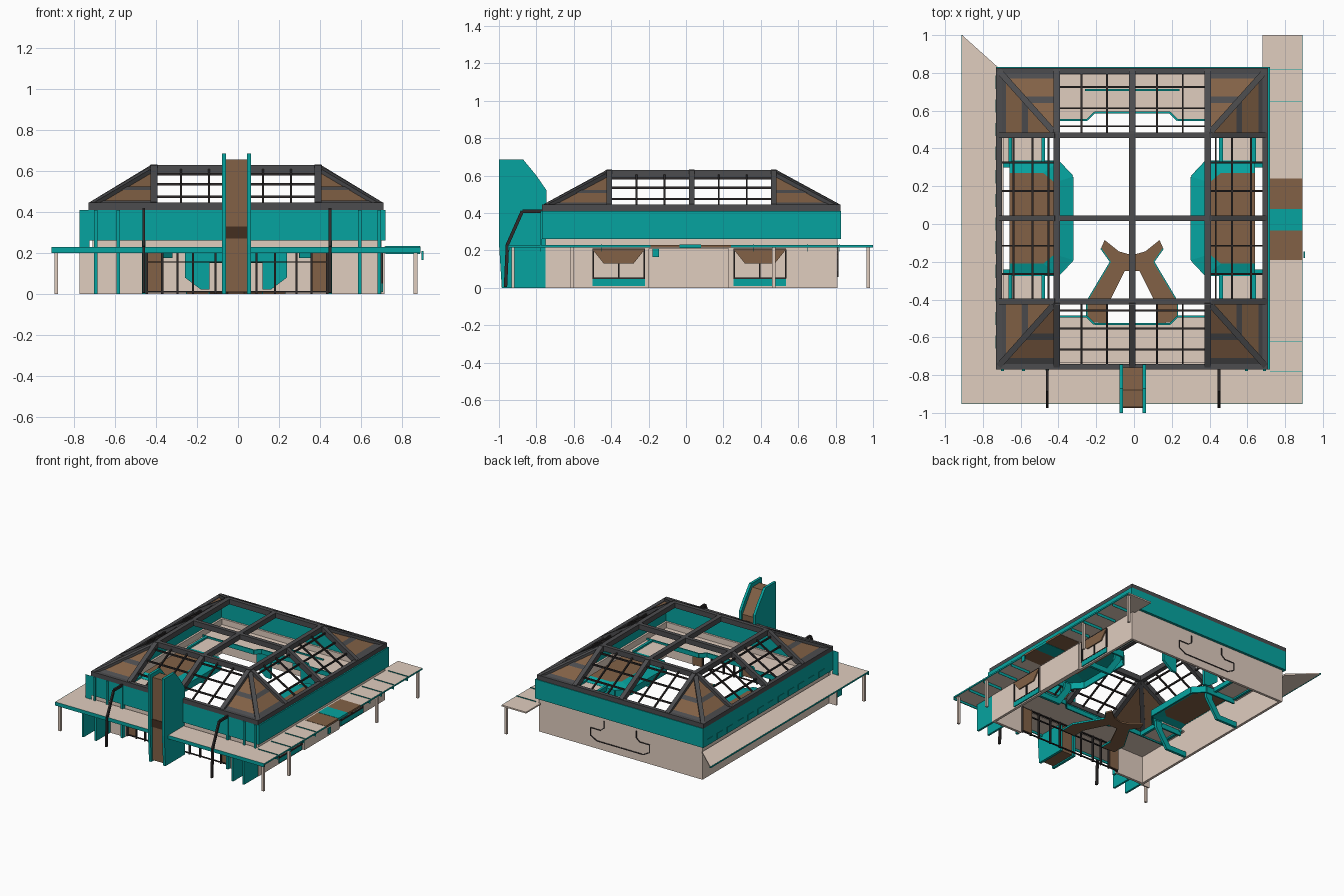
import bpy, bmesh, math
from mathutils import Vector, Matrix

if "Cube" in bpy.data.objects:
    bpy.data.objects.remove(bpy.data.objects["Cube"])

def mat(name, c):
    m = bpy.data.materials.new(name)
    m.diffuse_color = (*[(v / 255 / 12.92 if v < 11 else ((v / 255 + .055) / 1.055) ** 2.4) for v in c], 1)
    m.use_nodes = True
    m.node_tree.nodes["Principled BSDF"].inputs["Base Color"].default_value = m.diffuse_color
    return m
TEAL = mat("teal", (6, 164, 160))
TAN = mat("tan", (224, 205, 191))
BROWN = mat("brown", (130, 97, 70))
DKBROWN = mat("dark_brown", (68, 47, 32))
GRAY = mat("dark_gray", (76, 76, 78))
BLACK = mat("mullion_black", (46, 42, 42))

def finish(name, bm, m):
    bmesh.ops.recalc_face_normals(bm, faces=bm.faces)
    me = bpy.data.meshes.new(name)
    bm.to_mesh(me)
    bm.free()
    me.materials.append(m)
    ob = bpy.data.objects.new(name, me)
    bpy.context.collection.objects.link(ob)
    return ob

def prism(name, pts, axis, a, b, m):
    """Extrude a 2D outline along an axis: x -> (y,z), y -> (x,z), z -> (x,y)."""
    f = {'x': lambda p, t: (t, p[0], p[1]), 'y': lambda p, t: (p[0], t, p[1]),
         'z': lambda p, t: (p[0], p[1], t)}[axis]
    bm = bmesh.new()
    lo = [bm.verts.new(f(p, a)) for p in pts]
    hi = [bm.verts.new(f(p, b)) for p in pts]
    bm.faces.new(lo)
    bm.faces.new(hi)
    for i in range(len(pts)):
        j = (i + 1) % len(pts)
        bm.faces.new((lo[i], lo[j], hi[j], hi[i]))
    return finish(name, bm, m)

def box(name, x0, x1, y0, y1, z0, z1, m):
    return prism(name, [(x0, y0), (x1, y0), (x1, y1), (x0, y1)], 'z', z0, z1, m)

def beam(name, p, q, w, h, m):
    p, q = Vector(p), Vector(q)
    d = q - p
    bm = bmesh.new()
    bmesh.ops.create_cube(bm, size=1)
    rot = d.to_track_quat('Y', 'Z').to_matrix().to_4x4()
    bm.transform(Matrix.Translation((p + q) / 2) @ rot @ Matrix.Diagonal((w, d.length, h, 1)))
    return finish(name, bm, m)

def plate(name, pts, m, off=(0, 0, 0)):
    bm = bmesh.new()
    bm.faces.new([bm.verts.new(Vector(p) + Vector(off)) for p in pts])
    return finish(name, bm, m)

def ring(name, x0, x1, y0, y1, z0, z1, t, m):
    box(name + "_front", x0, x1, y0, y0 + t, z0, z1, m)
    box(name + "_back", x0, x1, y1 - t, y1, z0, z1, m)
    box(name + "_left", x0, x0 + t, y0 + t, y1 - t, z0, z1, m)
    box(name + "_right", x1 - t, x1, y0 + t, y1 - t, z0, z1, m)

CX, CY = -0.01, 0.03

# Walls: front is split by the wide entrance
box("left_wall", -.71, -.69, -.75, .81, 0, .27, TAN)
box("right_wall", .68, .70, -.75, .81, 0, .27, TAN)
box("back_wall", -.71, .70, .79, .81, 0, .27, TAN)
box("front_wall_left", -.71, -.45, -.75, -.73, 0, .27, TAN)
box("front_wall_right", .44, .70, -.75, -.73, 0, .27, TAN)
box("front_header", -.45, .44, -.75, -.73, .21, .27, TAN)
ring("fascia", -.73, .72, -.77, .83, .26, .41, .025, TEAL)
for i in range(12):
    y = -.66 + i * .125
    box("fascia_slot", -.733, -.73, y, y + .07, .27, .31, TEAL)

# Entrance glazing frames and brown side panels
box("entrance_panel_left", -.45, -.37, -.72, -.71, .01, .20, BROWN)
box("entrance_panel_right", .36, .44, -.72, -.71, .01, .20, BROWN)
for x in (-.445, -.37, -.295, -.22, -.11, .09, .18, .285, .36, .435):
    box("entrance_mullion", x - .005, x + .005, -.73, -.715, 0, .21, BLACK)
for z in (.01, .155, .205):
    box("entrance_rail", -.45, .44, -.73, -.718, z - .003, z + .003, BLACK)

# Right wall windows: teal sill, frame and hanging brown trapezoid
for c in (-.36, .395):
    box("window_sill", .70, .708, c - .14, c + .14, .01, .05, TEAL)
    prism("window_hood", [(c - .14, .205), (c + .14, .205), (c + .08, .13), (c - .08, .13)], 'x', .70, .709, BROWN)
    for y, z0, z1 in ((c - .137, .05, .205), (c + .137, .05, .205), (c, .05, .13)):
        box("window_post", .70, .709, y - .004, y + .004, z0, z1, BLACK)
    for z in (.05, .205):
        box("window_rail", .70, .709, c - .14, c + .14, z - .004, z + .004, BLACK)
box("right_bay_panel", .70, .715, -.2, .23, 0, .21, TAN)

# Back wall door outline, mirrored
line = [(0, .06), (.2, .06), (.255, .09), (.255, .15), (.17, .15), (.14, .175), (.14, .23)]
for s in (-1, 1):
    for a, b in zip(line, line[1:]):
        beam("back_outline", (s * a[0], .811, a[1]), (s * b[0], .811, b[1]), .007, .007, BLACK)

# Canopy: U-shaped slab with teal edging, posts and ribs
prism("canopy_left", [(-.91, -.95), (-.72, -.95), (-.72, .83), (-.91, 1)], 'z', .217, .228, TAN)
box("canopy_front", -.72, .72, -.95, -.76, .217, .228, TAN)
box("canopy_right", .70, .89, -.95, 1, .217, .228, TAN)
box("canopy_back_right", .68, .70, .82, 1, .217, .228, TAN)
box("canopy_edge_front", -.912, .892, -.952, -.945, .20, .2275, TEAL)
for y0, y1 in ((-.95, -.19), (.24, 1)):
    box("canopy_edge_right", .885, .892, y0, y1, .216, .2275, TEAL)
box("canopy_edge_left", -.912, -.905, -.95, 1, .216, .2275, TEAL)
box("canopy_brown_section", .715, .891, -.19, .24, .215, .230, BROWN)
box("canopy_teal_stripe", .715, .892, -.035, .08, .213, .232, TEAL)
box("hanging_bracket", .897, .905, -.18, -.145, .165, .21, TEAL)
for y in (-.78, -.62, -.45, -.31, .36, .5, .65, .82):
    box("canopy_rib", .72, .89, y - .001, y + .001, .195, .234, TEAL)
for x, y in ((-.888, -.925), (.867, -.925), (.867, -.61), (.867, .47), (.867, .975)):
    box("canopy_post", x - .009, x + .009, y - .009, y + .009, 0, .217, TAN)

# Front fins: deep below the canopy, shallow strips above it
for x in (-.695, -.585, .595, .69):
    box("front_fin", x - .008, x + .008, -.92, -.75, 0, .217, TEAL)
    box("front_strip", x - .008, x + .008, -.778, -.77, .22, .41, TEAL)
box("corner_strip", -.775, -.725, -.771, -.769, .22, .41, TEAL)
box("corner_wall_strip", -.775, -.70, -.76, -.75, 0, .217, TAN)

# Two bent dark struts
for x in (-.46, .45):
    path = [(x, -.75, .41), (x, -.875, .41), (x, -.955, .23), (x, -.965, 0.005)]
    for a, b in zip(path, path[1:]):
        beam("bent_strut", a, b, .014, .018, BLACK)
    box("strut_strip", x - .009, x + .009, -.776, -.75, 0, .41, TEAL)

# Entrance tower: two teal fins around a brown core
tower = [(-.985, 0), (-1, .24), (-1, .685), (-.87, .685), (-.80, .6), (-.745, .52), (-.745, 0)]
for x in (-.068, .054):
    prism("tower_fin", tower, 'x', x - .01, x + .01, TEAL)
prism("tower_core", [(-.97, .01), (-.97, .655), (-.88, .655), (-.76, .49), (-.76, .01)],
      'x', -.058, .044, BROWN)
box("tower_band", -.058, .044, -.974, -.97, .27, .33, DKBROWN)

# Roof frame
EX, EY, TX, TY, ZE, ZT = .705, .78, .40, .44, .43, .61
def P(sx, sy, top):
    return (CX + sx * (TX if top else EX), CY + sy * (TY if top else EY), ZT if top else ZE)
ring("eave_beam", -.73, .71, -.77, .825, .41, .445, .03, GRAY)
for sx in (-1, 1):
    for sy in (-1, 1):
        beam("hip_beam", P(sx, sy, 0), P(sx, sy, 1), .032, .03, GRAY)
for s in (-1, 0, 1):
    x, y = CX + s * TX, CY + s * TY
    beam("top_beam_long", (x, CY - TY - .02, ZT), (x, CY + TY + .02, ZT), .034, .04, GRAY)
    beam("top_beam_cross", (CX - TX - .02, y, ZT), (CX + TX + .02, y, ZT), .03, .04, GRAY)
    for t in (-1, 1):
        beam("rafter", (x, CY + t * EY, ZE), (x, CY + t * TY, ZT + .005), .034, .04, GRAY)
        beam("side_rafter", (CX + t * EX, y, ZE), (CX + t * TX, y, ZT + .005), .03, .04, GRAY)

# Open glazing grid on the four slopes
for t in (-1, 1):
    for k in (-.67, -.33, .33, .67):
        x, y = CX + k * TX, CY + k * TY
        beam("slope_mullion", (x, CY + t * EY, ZE), (x, CY + t * TY, ZT), .01, .012, BLACK)
        beam("side_mullion", (CX + t * EX, y, ZE), (CX + t * TX, y, ZT), .01, .012, BLACK)
    for f in (.25, .58, .86):
        z = ZE + f * (ZT - ZE)
        y, x = CY + t * (EY + f * (TY - EY)), CX + t * (EX + f * (TX - EX))
        beam("slope_rail", (CX - TX, y, z), (CX + TX, y, z), .01, .012, BLACK)
        beam("side_rail", (x, CY - TY, z), (x, CY + TY, z), .01, .012, BLACK)

# Solid brown corner panels with dark bands on each half
def mix(a, b, f):
    return tuple(Vector(a).lerp(Vector(b), f))
for sx in (-1, 1):
    for sy in (-1, 1):
        c, t = P(sx, sy, 0), P(sx, sy, 1)
        for e in ((CX + sx * TX, c[1], ZE), (c[0], CY + sy * TY, ZE)):
            plate("corner_panel", [c, e, t], BROWN)
            plate("corner_band", [mix(c, t, .4), mix(e, t, .4), mix(e, t, .5), mix(c, t, .5)], GRAY, (0, 0, .004))
            plate("corner_edge", [c, e, mix(e, t, .12), mix(c, t, .12)], GRAY, (0, 0, .004))

# Interior ceiling ring with teal lips
front = [(-.69, -.73), (-.69, -.49), (-.25, -.49), (-.21, -.53), (.19, -.53), (.23, -.49), (.68, -.49), (.68, -.73)]
back = [(-.69, .79), (-.69, .55), (-.25, .55), (-.21, .59), (.19, .59), (.23, .55), (.68, .55), (.68, .79)]
for pts, nm in ((front, "front"), (back, "back")):
    prism(nm + "_ceiling", pts, 'z', .215, .225, TAN)
    for a, b in zip(pts[1:6], pts[2:7]):
        beam(nm + "_ceiling_lip", (*a, .22), (*b, .22), .01, .035, TEAL)
box("back_ceiling_trim", -.26, .24, .705, .715, .225, .235, TEAL)
for s in (-1, 1):
    for y0, y1 in ((-.49, -.26), (.32, .55)):
        xs = sorted((CX + s * .47, CX + s * .69))
        box("side_ceiling", xs[0], xs[1], y0, y1, .214, .224, TAN)
        for x, w in ((.47, .02), (.645, .02)):
            beam("side_ceiling_lip", (CX + s * x, y0, .22), (CX + s * x, y1, .22), w, .035, TEAL)

# Side bays: brown octagonal top, sloped teal skirt and end legs
for s in (-1, 1):
    top = [(.65, -.21), (.47, -.21), (.41, -.16), (.41, .22), (.47, .27), (.65, .27)]
    out = [(.65, -.27), (.39, -.27), (.315, -.19), (.315, .25), (.39, .33), (.65, .33)]
    T = [(CX + s * x, y, .245) for x, y in top]
    O = [(CX + s * x, y, .225) for x, y in out]
    plate("bay_top", T, BROWN)
    for i in range(5):
        plate("bay_skirt", [T[i], T[i + 1], O[i + 1], O[i]], TEAL)
        beam("bay_rim", Vector(O[i]) - Vector((0, 0, .025)), Vector(O[i + 1]) - Vector((0, 0, .025)), .012, .05, TEAL)
    for y in (-.25, .31):
        prism("bay_leg", [(CX + s * x, z) for x, z in ((.69, 0), (.5, 0), (.40, .15), (.40, .2), (.45, .2),
              (.46, .14), (.53, .04), (.69, .04))], 'y', y - .01, y + .01, TEAL)

# Teal octagonal portal at the back of the hall
for s in (-1, 1):
    prism("back_portal", [(CX + s * x, z) for x, z in ((.06, .2), (.25, .2), (.25, .08), (.17, .02), (.13, .02),
          (.13, .15), (.06, .15))], 'y', .60, .62, TEAL)

# Floor walkway
half = [(0, -.165), (.07, -.145), (.145, -.085), (.165, -.13), (.115, -.2), (.24, -.41), (.24, -.52),
        (.13, -.525), (.13, -.43), (.04, -.25)]
walk = [(CX + x, y) for x, y in half] + [(CX - x, y) for x, y in half[:0:-1]]
prism("floor_walkway", walk, 'z', 0, .012, BROWN)
for s in (-1, 1):
    for a, b in ((3, 4), (4, 5), (5, 6), (7, 8)):
        p, q = half[a], half[b]
        beam("walkway_edge", (CX + s * p[0], p[1], .007), (CX + s * q[0], q[1], .007), .006, .014, TEAL)
